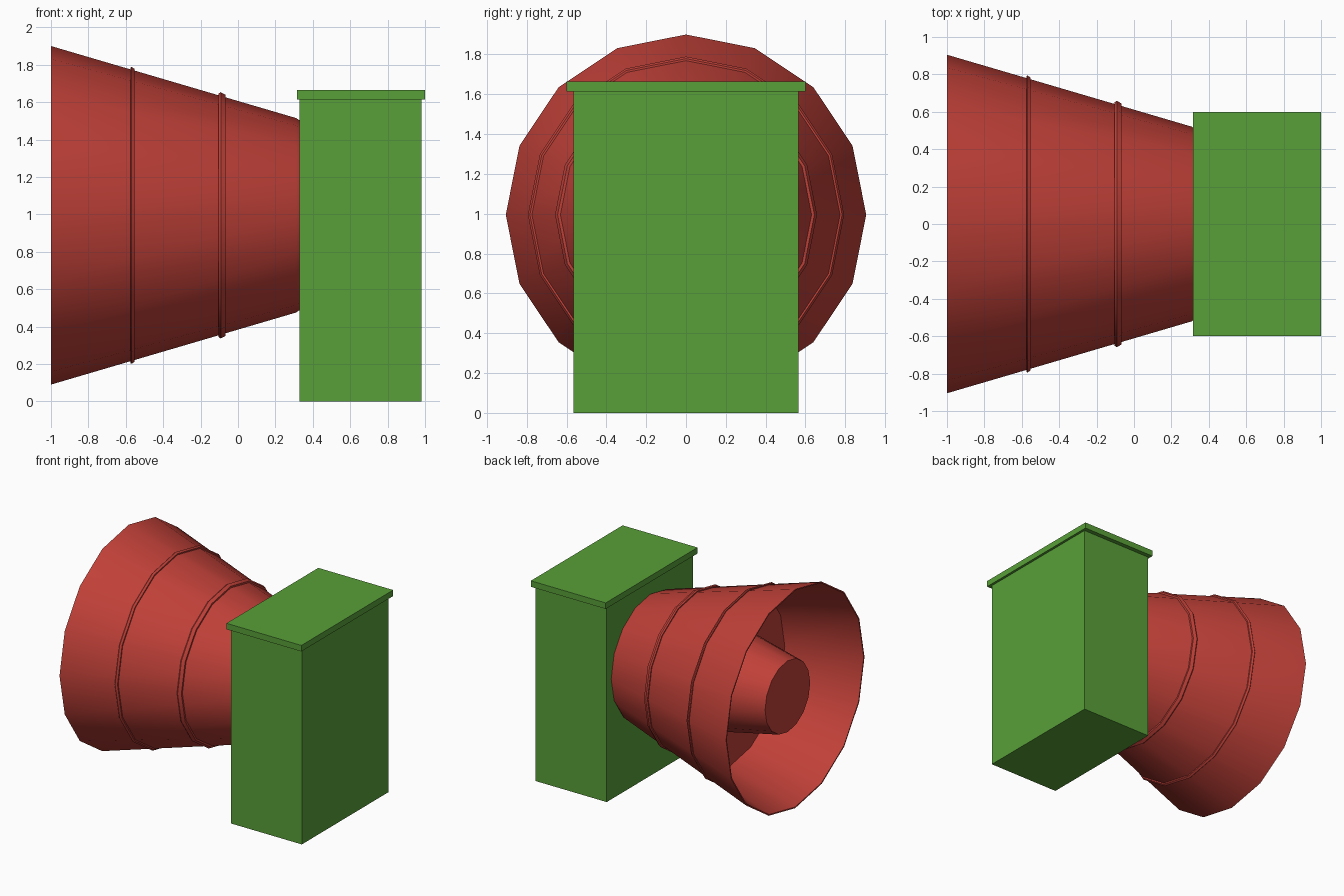
import bpy, bmesh
from math import cos, sin, tau, radians

cube = bpy.data.objects.get("Cube")
if cube:
    bpy.data.objects.remove(cube, do_unlink=True)

SIDES = 16
AXIS_Z = 0.995


def material(name, color):
    mat = bpy.data.materials.new(name)
    mat.use_nodes = True
    mat.diffuse_color = color
    mat.node_tree.nodes["Principled BSDF"].inputs["Base Color"].default_value = color
    return mat


red = material("red paint", (0.53, 0.052, 0.04, 1))
green = material("green paint", (0.10, 0.35, 0.04, 1))


def finish(name, bm, mat):
    bmesh.ops.remove_doubles(bm, verts=bm.verts, dist=0.0001)
    bmesh.ops.recalc_face_normals(bm, faces=bm.faces)
    mesh = bpy.data.meshes.new(name)
    bm.to_mesh(mesh)
    bm.free()
    mesh.materials.append(mat)
    obj = bpy.data.objects.new(name, mesh)
    bpy.context.collection.objects.link(obj)
    return obj


def revolve(name, profile, closed=False):
    """Turn (x, radius) points about the horn axis."""
    bm = bmesh.new()
    rings = []
    for x, r in profile:
        rings.append([bm.verts.new((x, r * sin(tau * i / SIDES),
                                    AXIS_Z + r * cos(tau * i / SIDES)))
                      for i in range(SIDES)])
    if closed:
        rings.append(rings[0])
    for a, b in zip(rings, rings[1:]):
        for i in range(SIDES):
            j = (i + 1) % SIDES
            bm.faces.new((a[i], a[j], b[j], b[i]))
    obj = finish(name, bm, red)
    bpy.ops.object.select_all(action="DESELECT")
    bpy.context.view_layer.objects.active = obj
    obj.select_set(True)
    bpy.ops.object.shade_smooth_by_angle(angle=radians(30))


def box(name, low, high):
    bm = bmesh.new()
    bmesh.ops.create_cube(bm, size=1)
    for v in bm.verts:
        v.co = [(l + h) / 2 + c * (h - l) for l, h, c in zip(low, high, v.co)]
    finish(name, bm, green)


def cone_radius(x):
    return 0.905 - 0.294 * (x + 1)


# Flared shell with a recessed back plate
revolve("horn_shell", [(-0.4, 0), (-0.4, 0.72), (-1, 0.895), (-1, 0.905),
                       (0.31, 0.52), (0.34, 0.5), (0.34, 0)])

# Tapered centre plug inside the mouth
revolve("horn_plug", [(-0.93, 0), (-0.93, 0.295), (-0.39, 0.405), (-0.39, 0)])

# Raised bands around the shell
for name, x, half, rise in (("wide_band", -0.565, 0.011, 0.017),
                            ("narrow_band", -0.085, 0.018, 0.022)):
    r = cone_radius(x)
    revolve(name, [(x - half, r - 0.004), (x - half, r + rise * 0.7),
                   (x - half * 0.4, r + rise), (x + half, r + rise * 0.4),
                   (x + half, r - 0.008)], closed=True)

# Housing and its overhanging lid
box("housing", (0.33, -0.565, 0), (0.98, 0.565, 1.615))
box("housing_lid", (0.315, -0.6, 1.615), (1.0, 0.6, 1.665))
